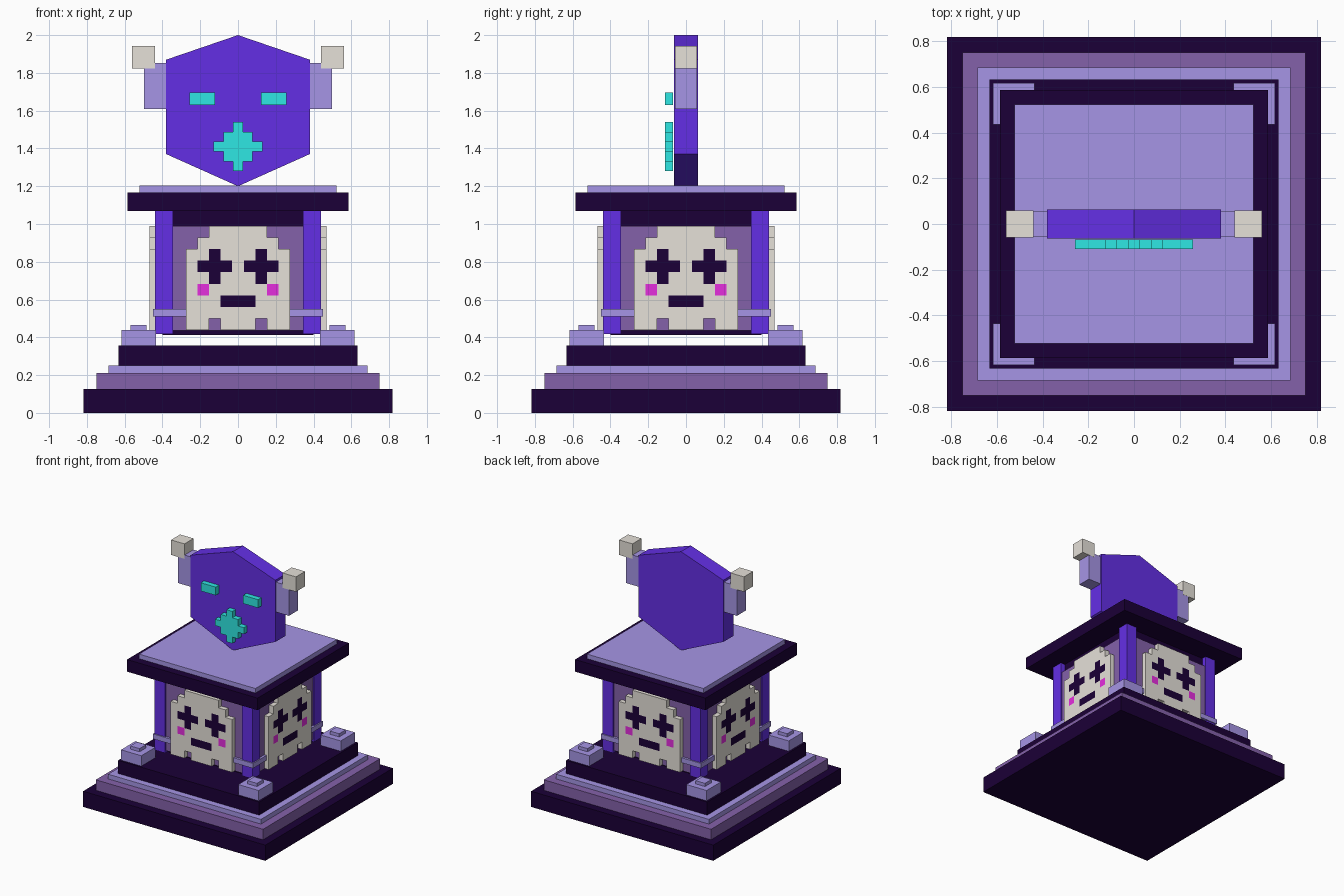
import bpy, bmesh, math
from mathutils import Matrix

if "Cube" in bpy.data.objects:
    bpy.data.objects.remove(bpy.data.objects["Cube"])


def material(name, hex_code):
    def lin(c):
        c /= 255
        return c / 12.92 if c <= 0.04045 else ((c + 0.055) / 1.055) ** 2.4
    m = bpy.data.materials.new(name)
    m.diffuse_color = [lin(int(hex_code[i:i + 2], 16)) for i in (0, 2, 4)] + [1]
    m.use_nodes = True
    m.node_tree.nodes["Principled BSDF"].inputs["Base Color"].default_value = m.diffuse_color
    return m


DARK = material("dark plum", "1B0037")
MAUVE = material("mauve", "8461AA")
LILAC = material("lilac", "A695E6")
BONE = material("bone", "E6E1D9")
PURPLE = material("violet", "642FE5")
TEAL = material("teal", "2FE9E5")
PINK = material("magenta", "E52EDE")


def finish(name, bm, mats):
    bmesh.ops.recalc_face_normals(bm, faces=bm.faces)
    me = bpy.data.meshes.new(name)
    bm.to_mesh(me)
    bm.free()
    for m in mats:
        me.materials.append(m)
    ob = bpy.data.objects.new(name, me)
    bpy.context.collection.objects.link(ob)
    return ob


def box(name, x, y, z, mat):
    """Box from (min, max) ranges on each axis."""
    bm = bmesh.new()
    size = Matrix.Diagonal((x[1] - x[0], y[1] - y[0], z[1] - z[0], 1))
    mid = Matrix.Translation([(r[0] + r[1]) / 2 for r in (x, y, z)])
    bmesh.ops.create_cube(bm, size=1, matrix=mid @ size)
    return finish(name, bm, [mat])


def slab(name, half, z0, z1, mat):
    return box(name, (-half, half), (-half, half), (z0, z1), mat)


def extrude_back(bm, depth):
    """Thicken flat faces towards +y; the rim keeps its neighbour's colour."""
    out = bmesh.ops.extrude_face_region(bm, geom=bm.faces[:], use_keep_orig=True)
    verts = [g for g in out["geom"] if isinstance(g, bmesh.types.BMVert)]
    bmesh.ops.translate(bm, verts=verts, vec=(0, depth, 0))


def pixel_plate(name, rows, cell, cx, z_top, y0, y1, key):
    """Plate cut from square cells; each letter in key names a colour."""
    bm = bmesh.new()
    letters = list(key)
    left = cx - len(rows[0]) * cell / 2
    for r, row in enumerate(rows):
        for c, ch in enumerate(row):
            if ch in key:
                corners = [(c, r), (c, r + 1), (c + 1, r + 1), (c + 1, r)]
                f = bm.faces.new([bm.verts.new((left + i * cell, y0, z_top - j * cell))
                                  for i, j in corners])
                f.material_index = letters.index(ch)
    bmesh.ops.remove_doubles(bm, verts=bm.verts, dist=0.001)
    extrude_back(bm, y1 - y0)
    return finish(name, bm, [key[k] for k in letters])


# Stepped base
slab("base_bottom", 0.817, 0, 0.127, DARK)
slab("base_step", 0.75, 0.127, 0.212, MAUVE)
slab("base_trim", 0.685, 0.212, 0.25, LILAC)
slab("base_top", 0.632, 0.25, 0.356, DARK)

# Floating core and roof
slab("core", 0.40, 0.412, 1.07, DARK)
slab("roof", 0.585, 1.07, 1.168, DARK)
slab("roof_top", 0.522, 1.168, 1.205, LILAC)


# Corner feet, pillars and pillar bands
def corners(name, lo, hi, z0, z1, mat):
    for sx in (-1, 1):
        for sy in (-1, 1):
            box(name, sorted((sx * lo, sx * hi)), sorted((sy * lo, sy * hi)), (z0, z1), mat)


corners("corner_foot", 0.435, 0.617, 0.356, 0.44, LILAC)
corners("corner_foot_cap", 0.485, 0.568, 0.44, 0.466, LILAC)
corners("pillar", 0.345, 0.44, 0.418, 1.07, PURPLE)
corners("pillar_band", 0.27, 0.449, 0.51, 0.55, LILAC)

# Wall panels with skull plates on all four sides
SKULL = ["..BBBBB..",
         ".BBBBBBB.",
         "BBDBBBDBB",
         "BDDDBDDDB",
         "BBDBBBDBB",
         "BPBBBBBPB",
         "BBBDDDBBB",
         "BBBBBBBBB",
         "BB.BBB.BB"]
for k in range(4):
    turn = Matrix.Rotation(k * math.pi / 2, 4, 'Z')
    panel = box("wall_panel", (-0.36, 0.36), (-0.43, -0.39), (0.435, 0.99), MAUVE)
    skull = pixel_plate("skull_plate", SKULL, 0.0613, 0, 0.99, -0.468, -0.43,
                        {"B": BONE, "D": DARK, "P": PINK})
    panel.data.transform(turn)
    skull.data.transform(turn)

# Six-sided head on the roof
bm = bmesh.new()
outline = [(0, 1.2), (0.38, 1.37), (0.38, 1.87), (0, 2.0), (-0.38, 1.87), (-0.38, 1.37)]
bm.faces.new([bm.verts.new((x, -0.064, z)) for x, z in outline])
extrude_back(bm, 0.128)
finish("head", bm, [PURPLE])

# Horns and eyes, mirrored
for s in (-1, 1):
    box("horn", sorted((s * 0.37, s * 0.497)), (-0.057, 0.057), (1.61, 1.852), LILAC)
    box("horn_tip", sorted((s * 0.44, s * 0.56)), (-0.058, 0.058), (1.822, 1.943), BONE)
    pixel_plate("eye", ["TT"], 0.067, s * 0.19, 1.697, -0.11, -0.068, {"T": TEAL})

# Stepped diamond mouth
DIAMOND = ["..T..", ".TTT.", "TTTTT", ".TTT.", "..T.."]
pixel_plate("mouth", DIAMOND, 0.052, 0, 1.54, -0.11, -0.068, {"T": TEAL})
